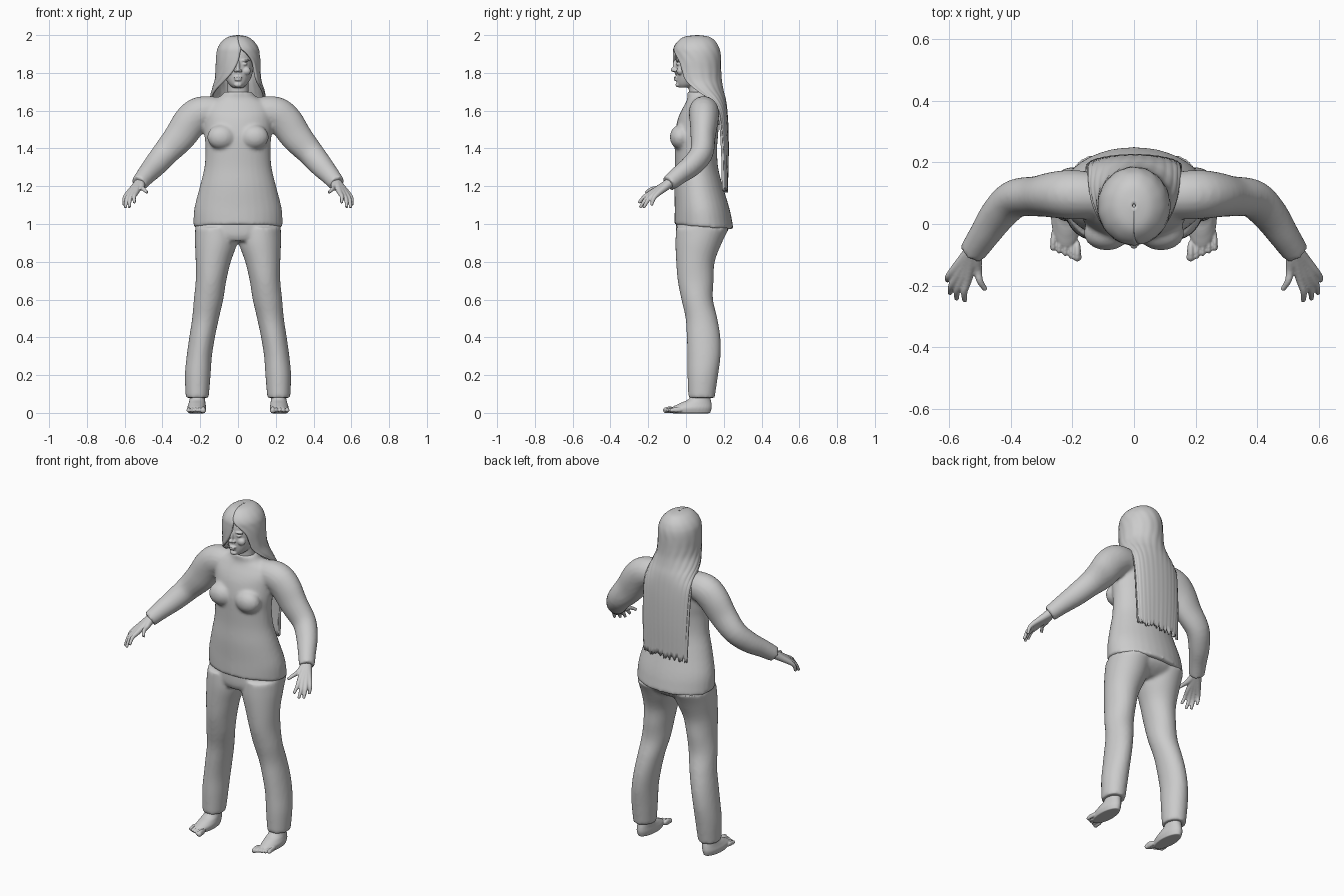
import bpy, bmesh, math, random
from mathutils import Vector, Matrix

random.seed(4)
cube = bpy.data.objects.get("Cube")
if cube:
    bpy.data.objects.remove(cube, do_unlink=True)

grey = bpy.data.materials.new("plain_grey")
grey.use_nodes = True
grey.diffuse_color = (0.6, 0.6, 0.6, 1)
for node in grey.node_tree.nodes:
    if node.type == 'BSDF_PRINCIPLED':
        node.inputs["Base Color"].default_value = (0.6, 0.6, 0.6, 1)


def refine(rows, steps=4):
    """Catmull-Rom interpolation through a list of equal-length tuples."""
    out = []
    for i in range(len(rows) - 1):
        p0, p1 = rows[max(i - 1, 0)], rows[i]
        p2, p3 = rows[i + 1], rows[min(i + 2, len(rows) - 1)]
        for k in range(steps):
            t = k / steps
            out.append(tuple(
                0.5 * (2 * b + (c - a) * t + (2 * a - 5 * b + 4 * c - d) * t ** 2
                       + (3 * b - a - 3 * c + d) * t ** 3)
                for a, b, c, d in zip(p0, p1, p2, p3)))
    out.append(tuple(rows[-1]))
    return out


def skin(bm, rings):
    """Join closed rings of points into a capped solid."""
    loops = [[bm.verts.new(p) for p in ring] for ring in rings]
    n = len(loops[0])
    for low, high in zip(loops, loops[1:]):
        for i in range(n):
            j = (i + 1) % n
            bm.faces.new((low[i], low[j], high[j], high[i]))
    bm.faces.new(loops[0][::-1])
    bm.faces.new(loops[-1])


def loft(bm, rows, side=1, drop=0.0, n=32):
    """Level oval rings: (z, x centre, x radius, front y, back y)."""
    rings = []
    for k, (z, xc, rx, yf, yb) in enumerate(refine(rows)):
        fall = drop * max(0, 1 - k / 4)
        ring = []
        for i in range(n):
            a = math.tau * i / n
            y = (yf + yb) / 2 + (yb - yf) / 2 * math.sin(a)
            ring.append((side * (xc + rx * math.cos(a)), y, z - fall * (y - yf)))
        rings.append(ring)
    skin(bm, rings)


def tube(bm, rows, side=1, n=20):
    """Rings square to a path: (x, y, z, upright radius, depth radius)."""
    rows = refine(rows)
    pts = [Vector(r[:3]) for r in rows]
    rings = []
    for i, (p, r) in enumerate(zip(pts, rows)):
        t = (pts[min(i + 1, len(pts) - 1)] - pts[max(i - 1, 0)]).normalized()
        across = Vector((0, 1, 0))
        across = (across - t * across.dot(t)).normalized()
        up = t.cross(across)
        ring = []
        for k in range(n):
            a = math.tau * k / n
            q = p + up * r[3] * math.cos(a) + across * r[4] * math.sin(a)
            ring.append((side * q.x, q.y, q.z))
        rings.append(ring)
    skin(bm, rings)


def ball(bm, centre, radii):
    bmesh.ops.create_uvsphere(bm, u_segments=20, v_segments=14, radius=1,
                              matrix=Matrix.Translation(centre) @ Matrix.Diagonal((*radii, 1)))


def add_object(name, bm):
    bmesh.ops.recalc_face_normals(bm, faces=bm.faces[:])
    mesh = bpy.data.meshes.new(name)
    bm.to_mesh(mesh)
    bm.free()
    mesh.materials.append(grey)
    for poly in mesh.polygons:
        poly.use_smooth = True
    obj = bpy.data.objects.new(name, mesh)
    bpy.context.collection.objects.link(obj)
    return obj


def blended(name, bm, voxel, rounds):
    """Fuse overlapping solids into one smooth skin."""
    obj = add_object(name, bm)
    fuse = obj.modifiers.new("fuse", 'REMESH')
    fuse.mode = 'VOXEL'
    fuse.voxel_size = voxel
    fuse.use_smooth_shade = True
    soften = obj.modifiers.new("soften", 'SMOOTH')
    soften.factor = 0.5
    soften.iterations = rounds
    return obj


# Shirt: torso, bust and sleeves
bm = bmesh.new()
loft(bm, [(0.995, 0, .236, -.06, .252), (1.05, 0, .235, -.06, .238), (1.1, 0, .228, -.06, .225),
          (1.2, 0, .202, -.062, .195), (1.3, 0, .178, -.058, .17), (1.4, 0, .172, -.06, .165),
          (1.47, 0, .178, -.06, .17), (1.55, 0, .18, -.045, .175), (1.6, 0, .18, -.025, .17),
          (1.645, 0, .15, 0, .16), (1.67, 0, .1, .008, .14), (1.7, 0, .073, .005, .125)], drop=.08)
for s in (-1, 1):
    ball(bm, (s * .088, -.03, 1.46), (.075, .056, .065))
    tube(bm, [(.08, .09, 1.6, .07, .07), (.19, .095, 1.59, .087, .08), (.25, .095, 1.545, .091, .076),
              (.31, .09, 1.46, .084, .066), (.385, .082, 1.375, .07, .062), (.44, .03, 1.31, .062, .057),
              (.485, -.035, 1.26, .052, .049), (.524, -.092, 1.214, .044, .043)], s)
blended("shirt", bm, .01, 5)

# Trousers: hips and two legs
bm = bmesh.new()
loft(bm, [(.91, 0, .16, -.04, .15), (.94, 0, .21, -.052, .2),
          (.98, 0, .226, -.054, .228), (1.06, 0, .22, -.05, .215)])
for s in (-1, 1):
    loft(bm, [(.08, .216, .061, .012, .152), (.2, .213, .068, .008, .17), (.3, .205, .067, .008, .183),
              (.4, .19, .068, .004, .182), (.5, .172, .071, -.002, .166), (.6, .156, .078, -.024, .143),
              (.7, .143, .081, -.044, .146), (.8, .131, .093, -.052, .152), (.9, .116, .112, -.056, .19),
              (.98, .115, .112, -.052, .23)], s)
blended("trousers", bm, .01, 4)

# Bare feet with five toes each
for s, label in ((-1, "right"), (1, "left")):
    bm = bmesh.new()
    loft(bm, [(-.002, .219, .043, -.075, .128), (.025, .219, .05, -.08, .136), (.05, .217, .045, -.035, .135),
              (.08, .215, .04, .02, .13), (.16, .215, .036, .045, .125)], s)
    for i in range(5):
        big = .015 if i == 0 else .0105
        x = .184 + .0195 * i
        tip = -.107 + .0085 * i
        ball(bm, (s * x, tip + .02, .016), (big * .8, .036, big + .003))
        ball(bm, (s * x, tip, .013), (big, .014, big))
    blended(label + "_foot", bm, .004, 3)

# Hands: each finger runs from the wrist through its knuckle
fingers = [((.54, -.185, 1.165), (.548, -.25, 1.112)), ((.558, -.182, 1.158), (.575, -.243, 1.087)),
           ((.575, -.172, 1.155), (.596, -.225, 1.085)), ((.588, -.155, 1.155), (.604, -.183, 1.098)),
           ((.506, -.15, 1.19), (.481, -.213, 1.166))]
wrist = Vector((.518, -.08, 1.222))
for s, label in ((-1, "right"), (1, "left")):
    bm = bmesh.new()
    for knuckle, tip in fingers:
        knuckle, tip = Vector(knuckle), Vector(tip)
        mid = (knuckle + tip) / 2 + Vector((.006, -.003, .006))
        tube(bm, [(*wrist, .027, .027), (*((wrist + knuckle) / 2), .02, .02),
                  (*knuckle, .014, .014), (*mid, .011, .011), (*tip, .008, .008)], s, 12)
    blended(label + "_hand", bm, .004, 3)

# Head: skull, neck and facial features
bm = bmesh.new()
loft(bm, [(1.722, 0, .026, -.036, .03), (1.74, 0, .048, -.047, .08), (1.775, 0, .07, -.051, .13),
          (1.82, 0, .081, -.053, .15), (1.87, 0, .087, -.052, .16), (1.92, 0, .083, -.042, .155),
          (1.96, 0, .06, -.01, .125), (1.975, 0, .03, .02, .09)])
loft(bm, [(1.62, 0, .062, .015, .125), (1.7, 0, .056, .015, .115), (1.78, 0, .054, .01, .115)])
ball(bm, (0, -.056, 1.838), (.01, .014, .032))
ball(bm, (0, -.067, 1.816), (.013, .014, .012))
ball(bm, (0, -.054, 1.776), (.023, .011, .006))
ball(bm, (0, -.053, 1.764), (.019, .012, .007))
ball(bm, (0, -.043, 1.737), (.021, .013, .013))
for s in (-1, 1):
    ball(bm, (s * .013, -.058, 1.812), (.009, .012, .008))
    ball(bm, (s * .033, -.041, 1.847), (.017, .011, .008))
    ball(bm, (s * .035, -.043, 1.866), (.028, .012, .006))
    ball(bm, (s * .042, -.03, 1.81), (.026, .02, .022))
blended("head", bm, .004, 2)

# Long hair: open sheet around the back, swept over one side of the face
# Rows: z, x radius, y centre, y radius, right reach, left reach (degrees from the back)
rows = refine([(1.994, .004, .06, .005, 180, 180), (1.985, .05, .057, .065, 180, 180),
               (1.96, .083, .056, .098, 182, 178), (1.93, .102, .055, .115, 188, 172),
               (1.9, .109, .057, .12, 185, 155), (1.86, .112, .058, .121, 180, 138),
               (1.81, .113, .06, .12, 167, 130), (1.76, .118, .066, .117, 145, 124),
               (1.71, .133, .088, .104, 120, 110), (1.66, .143, .13, .075, 100, 98),
               (1.6, .15, .165, .048, 88, 88), (1.5, .151, .178, .041, 83, 83),
               (1.35, .149, .186, .034, 80, 80), (1.185, .143, .19, .025, 78, 78)])
columns = 64
ragged = [random.uniform(-.02, .015) for _ in range(columns + 1)]
bm = bmesh.new()
grid = []
for k, (z, rx, yc, ry, right, left) in enumerate(rows):
    share = k / (len(rows) - 1)
    line = []
    for i in range(columns + 1):
        a = math.radians(-right + (right + left) * i / columns)
        swell = 1 + (.004 + .008 * share) * math.sin(i * 1.3) * min(1, share * 4)
        line.append(bm.verts.new((rx * swell * math.sin(a), yc + ry * swell * math.cos(a),
                                  z + ragged[i] * share ** 8)))
    grid.append(line)
for upper, lower in zip(grid, grid[1:]):
    for i in range(columns):
        bm.faces.new((upper[i], lower[i], lower[i + 1], upper[i + 1]))
hair = add_object("long_hair", bm)
thick = hair.modifiers.new("thickness", 'SOLIDIFY')
thick.thickness = .012
thick.offset = 0
